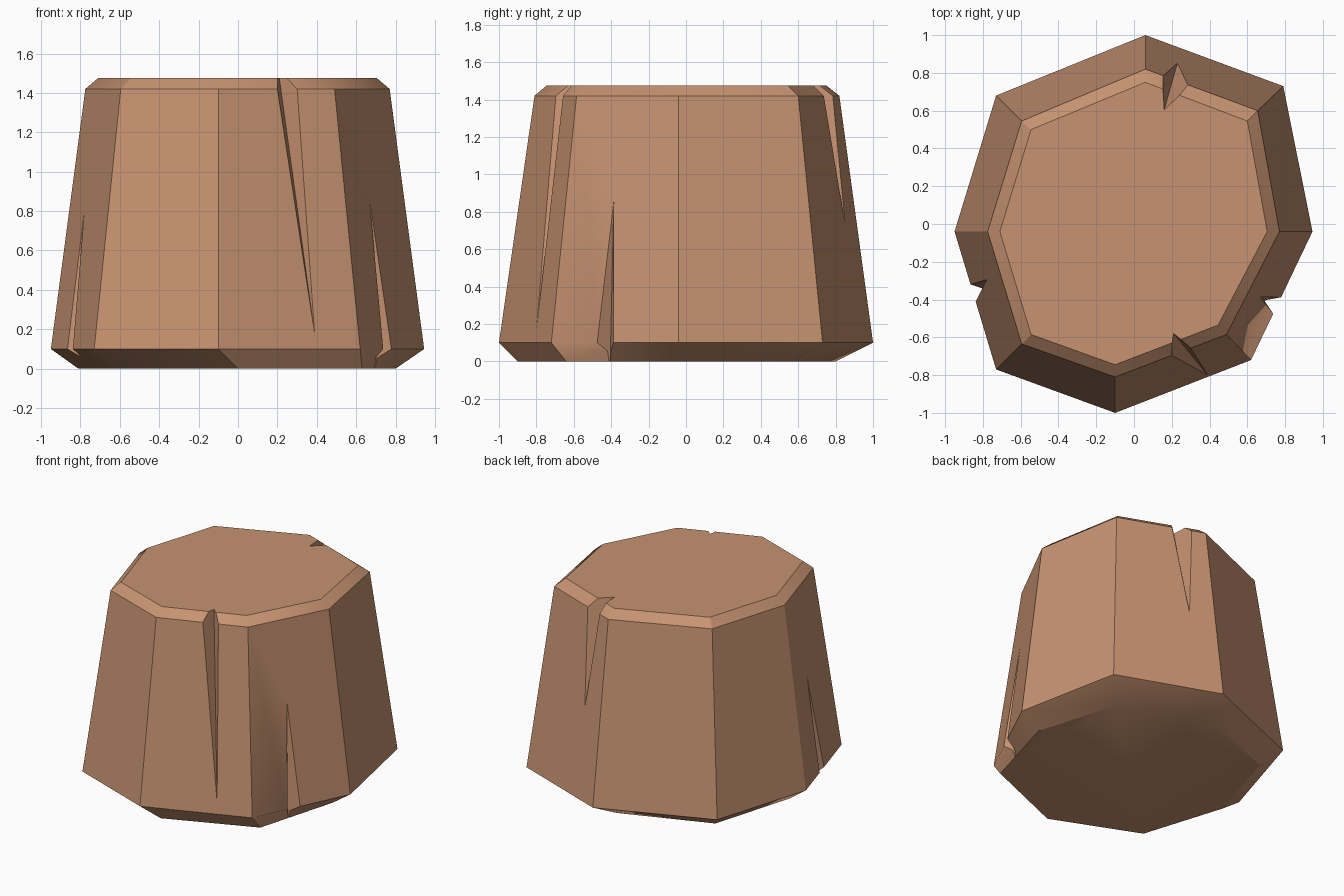
import bpy, bmesh
from mathutils import Vector

if "Cube" in bpy.data.objects:
    bpy.data.objects.remove(bpy.data.objects["Cube"])

wood = bpy.data.materials.new("tan_wood")
wood.diffuse_color = (0.57, 0.29, 0.165, 1)
wood.use_nodes = True
wood.node_tree.nodes["Principled BSDF"].inputs["Base Color"].default_value = wood.diffuse_color


def make_object(name, bm):
    bmesh.ops.recalc_face_normals(bm, faces=bm.faces)
    mesh = bpy.data.meshes.new(name)
    bm.to_mesh(mesh)
    bm.free()
    mesh.materials.append(wood)
    ob = bpy.data.objects.new(name, mesh)
    bpy.context.collection.objects.link(ob)
    return ob


# Irregular eight-sided rings: foot, widest, shoulder, top
rings = [
    (0.0, [(0, .80), (.62, .56), (.80, -.04), (.63, -.64),
           (0, -.90), (-.62, -.64), (-.81, -.04), (-.63, .56)]),
    (0.1, [(.06, 1.0), (.79, .73), (.945, -.04), (.62, -.72),
           (-.10, -1.0), (-.73, -.77), (-.95, -.04), (-.73, .68)]),
    (1.42, [(.06, .82), (.655, .60), (.77, -.04), (.49, -.585),
            (-.10, -.81), (-.595, -.635), (-.775, -.04), (-.595, .545)]),
    (1.475, [(.06, .75), (.60, .545), (.705, -.04), (.445, -.535),
             (-.10, -.745), (-.545, -.585), (-.71, -.04), (-.545, .50)]),
]

# Stump body
bm = bmesh.new()
loops = [[bm.verts.new((x, y, z)) for x, y in pts] for z, pts in rings]
for lo, hi in zip(loops, loops[1:]):
    for i in range(8):
        j = (i + 1) % 8
        bm.faces.new((lo[i], lo[j], hi[j], hi[i]))
bm.faces.new(loops[0])
bm.faces.new(loops[-1])
stump = make_object("stump", bm)


# Wedge-shaped cracks: tip on the side, root on the cap, two rim points
def cut_crack(name, tip, root, rim_a, rim_b):
    tip, root, rim_a, rim_b = map(Vector, (tip, root, rim_a, rim_b))
    far = tip + (root - tip) * 1.25
    bm = bmesh.new()
    v = [bm.verts.new(p) for p in
         (tip, far, far + (rim_a - root) * 3, far + (rim_b - root) * 3)]
    for f in ((0, 1, 2), (0, 1, 3), (0, 2, 3), (1, 2, 3)):
        bm.faces.new([v[i] for i in f])
    cutter = make_object(name, bm)
    cutter.hide_render = True
    mod = stump.modifiers.new(name, 'BOOLEAN')
    mod.operation = 'DIFFERENCE'
    mod.solver = 'EXACT'
    mod.object = cutter
    bpy.ops.object.modifier_apply(modifier=mod.name)
    bpy.data.objects.remove(cutter)


bpy.context.view_layer.objects.active = stump
stump.select_set(True)
cut_crack("front_crack", (.39, -.80, .17), (.21, -.58, 1.475),
          (.20, -.695, 1.42), (.30, -.657, 1.42))
cut_crack("back_crack", (.23, .852, .73), (.16, .605, 1.475),
          (.155, .785, 1.42), (.285, .736, 1.42))
cut_crack("right_crack", (.667, -.385, .91), (.69, -.405, .01),
          (.78, -.388, .1), (.737, -.475, .1))
cut_crack("left_crack", (-.78, -.295, .80), (-.79, -.345, .055),
          (-.866, -.32, .1), (-.838, -.41, .1))

# Soften only the shallow edges
bpy.ops.object.shade_smooth_by_angle(angle=0.5236)
